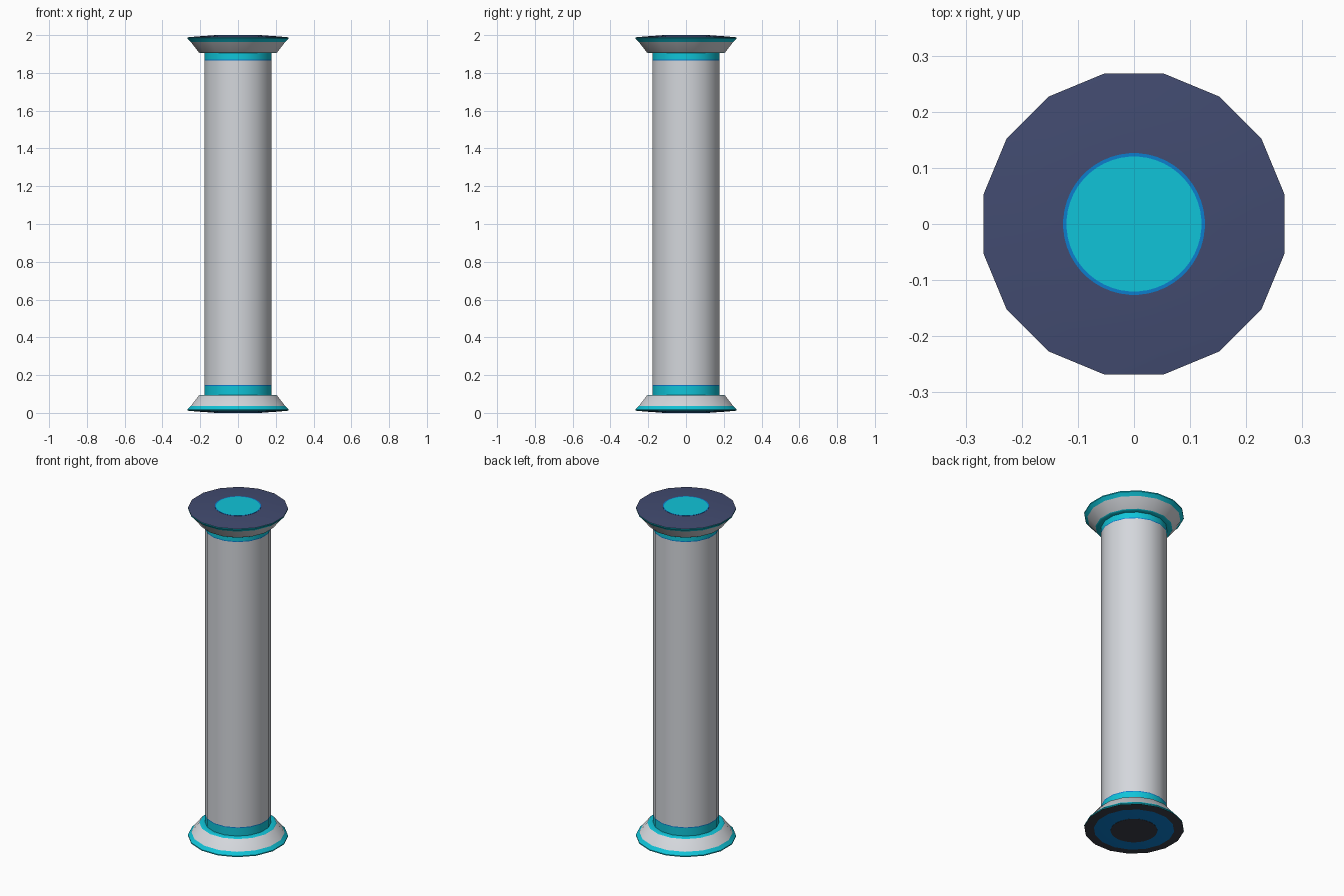
import bpy, bmesh, math

if "Cube" in bpy.data.objects:
    bpy.data.objects.remove(bpy.data.objects["Cube"])

SIDES = 16
FLAT = 1 / math.cos(math.pi / SIDES)   # flat-to-corner radius factor


def srgb(r, g, b):
    lin = [((c / 255 + 0.055) / 1.055) ** 2.4 if c > 10 else c / 255 / 12.92 for c in (r, g, b)]
    return (*lin, 1.0)


def material(name, rgb):
    m = bpy.data.materials.new(name)
    m.diffuse_color = srgb(*rgb)
    m.use_nodes = True
    m.node_tree.nodes["Principled BSDF"].inputs["Base Color"].default_value = m.diffuse_color
    return m


MATS = [material("pale grey", (212, 215, 220)),
        material("cyan", (16, 196, 216)),
        material("blue", (12, 125, 205)),
        material("navy", (66, 75, 112)),
        material("charcoal", (58, 62, 72))]
GREY, CYAN, BLUE, NAVY, CHARCOAL = range(5)


def lathe(name, profile, colours, sides=SIDES):
    """Spin (radius, z) points, bottom to top; one colour per band. Radius 0 closes an end."""
    bm = bmesh.new()
    rings = []
    for r, z in profile:
        if r == 0:
            rings.append([bm.verts.new((0, 0, z))] * sides)
            continue
        ring = []
        for i in range(sides):
            a = 2 * math.pi * (i + 0.5) / sides
            ring.append(bm.verts.new((r * FLAT * math.cos(a), r * FLAT * math.sin(a), z)))
        rings.append(ring)
    for lo, hi, col in zip(rings, rings[1:], colours):
        for i in range(sides):
            j = (i + 1) % sides
            corners = list(dict.fromkeys((lo[i], lo[j], hi[j], hi[i])))
            bm.faces.new(corners).material_index = col
    bmesh.ops.recalc_face_normals(bm, faces=bm.faces[:])
    me = bpy.data.meshes.new(name)
    bm.to_mesh(me)
    bm.free()
    for m in MATS:
        me.materials.append(m)
    ob = bpy.data.objects.new(name, me)
    bpy.context.collection.objects.link(ob)
    bpy.ops.object.select_all(action='DESELECT')
    bpy.context.view_layer.objects.active = ob
    ob.select_set(True)
    bpy.ops.object.shade_smooth_by_angle(angle=math.radians(30))
    return ob


# flared foot: underside, cyan rim, grey flare, cyan ledge
flare = [(0.125, 0.001), (0.216, 0.007), (0.268, 0.012), (0.268, 0.018),
         (0.25, 0.036), (0.207, 0.092), (0.200, 0.096), (0.177, 0.096)]
lathe("base", [(0, 0.001)] + flare,
      [CHARCOAL, BLUE, CHARCOAL, CYAN, CYAN, GREY, CYAN, CYAN])

# matching flared head, upside down, with a navy top
top = [(r, 2 - z) for r, z in reversed(flare)]
lathe("capital", top + [(0, 1.999)],
      [CYAN, CYAN, GREY, CYAN, CYAN, NAVY, NAVY, NAVY])

# shaft with cyan collars edged by thin blue lines
lathe("shaft", [(0.177, 0.09), (0.177, 0.143), (0.177, 0.148), (0.177, 1.866),
                (0.177, 1.871), (0.177, 1.91)],
      [CYAN, BLUE, GREY, BLUE, CYAN])

# round inlay on the top
lathe("top_inlay", [(0, 1.996), (0.124, 1.996), (0.124, 2.0), (0.118, 2.0), (0, 2.0)],
      [BLUE, BLUE, BLUE, CYAN], 48)

# round plate on the underside
lathe("bottom_plate", [(0, 0.0), (0.125, 0.0), (0.125, 0.004), (0, 0.004)],
      [CHARCOAL, CHARCOAL, CHARCOAL], 48)
